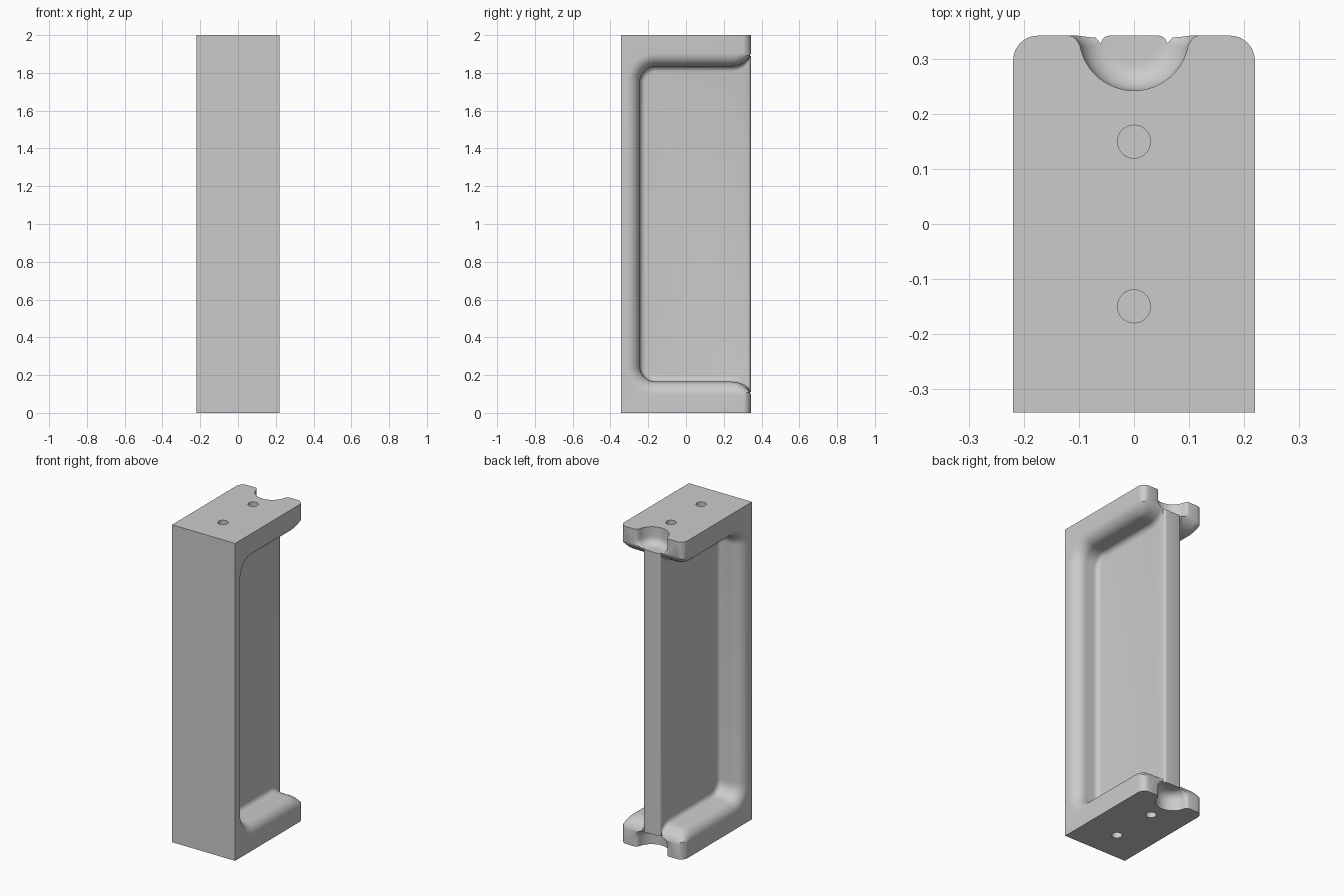
import bpy, bmesh
from math import sin, cos, pi, radians
from mathutils import Matrix

cube = bpy.data.objects.get("Cube")
if cube:
    bpy.data.objects.remove(cube, do_unlink=True)

W, D, H = 0.22, 0.343, 2.0      # half width, half depth, height
WEB = 0.06                      # half thickness of the centre web
STEPS = 10

grey = bpy.data.materials.new("plain_grey")
grey.use_nodes = True
grey.diffuse_color = (0.6, 0.6, 0.6, 1)
grey.node_tree.nodes["Principled BSDF"].inputs["Base Color"].default_value = (0.6, 0.6, 0.6, 1)


def quarter(n=STEPS):
    return [i / n * pi / 2 for i in range(n + 1)]


def loft(name, rings):
    """Closed solid through matching rings of points."""
    bm = bmesh.new()
    loops = [[bm.verts.new(p) for p in ring] for ring in rings]
    n = len(loops[0])
    for a, b in zip(loops, loops[1:]):
        for i in range(n):
            j = (i + 1) % n
            bm.faces.new((a[i], a[j], b[j], b[i]))
    bm.faces.new(loops[0])
    bm.faces.new(loops[-1])
    bmesh.ops.recalc_face_normals(bm, faces=bm.faces)
    mesh = bpy.data.meshes.new(name)
    bm.to_mesh(mesh)
    bm.free()
    mesh.materials.append(grey)
    ob = bpy.data.objects.new(name, mesh)
    bpy.context.collection.objects.link(ob)
    return ob


def mirrored(ob, matrix, name):
    copy = ob.copy()
    copy.data = ob.data.copy()
    copy.name = name
    copy.data.transform(matrix)
    copy.data.flip_normals()
    bpy.context.collection.objects.link(copy)
    return copy


FLIP_X = Matrix.Scale(-1, 4, (1, 0, 0))
FLIP_Z = Matrix.Translation((0, 0, H)) @ Matrix.Scale(-1, 4, (0, 0, 1))

# Solid block with rounded back corners
R = 0.045
right_side = [(W, -D)] + [(W - R + R * cos(a), D - R + R * sin(a)) for a in quarter()]
plan = right_side + [(-x, y) for x, y in reversed(right_side)]
bracket = loft("bracket_body", [[(x, y, z) for x, y in plan] for z in (0, H)])


# Side pocket: C-shaped wall, rolled outer lip and inner fillet
def pocket_outline(d):
    h, r, end = 0.165 - d, 0.085 + d, 0.08
    low = [(-0.16 - r * cos(a), 0.25 - r * sin(a)) for a in quarter()]
    low += [(0.24 + 0.105 * sin(a), end + (h - end) * cos(a)) for a in quarter()]
    low.append((0.5, end))
    return low + [(y, H - z) for y, z in reversed(low)]


FILLET, LIP = 0.03, 0.07
levels = [(WEB + FILLET * (1 - cos(a)), FILLET * (sin(a) - 1)) for a in quarter(6)]
levels += [(W - LIP + LIP * sin(a), LIP * (1 - cos(a))) for a in quarter()]
levels.append((W + 0.05, LIP))
pocket = loft("pocket_cutter", [[(x, y, z) for y, z in pocket_outline(d)] for x, d in levels])

# Rounded back edge of the web
E = 0.015
edge = [(WEB - E + E * sin(a), D - E + E * cos(a)) for a in quarter(5)]
edge += [(WEB + 0.03, D + 0.02), (WEB - E, D + 0.02)]
web_edge = loft("web_edge_cutter", [[(x, y, z) for x, y in edge] for z in (0.09, H - 0.09)])


# Bowl-shaped notch at the back of each flange
def notch_outline(r):
    half = [(r * sin(radians(t)), D - r * cos(radians(t))) for t in range(0, 81, 5)]
    half += [(r + 0.005, D - 0.007), (r + 0.011, D - 0.002), (r + 0.02, D + 0.001), (r + 0.02, 0.5)]
    return half + [(-x, y) for x, y in reversed(half[1:])]


B = 0.05
rings = [(H - 0.11 + B * (1 - cos(a)), 0.05 + B * sin(a)) for a in quarter(8)]
rings.append((H + 0.05, 0.1))
notch = loft("notch_cutter", [[(x, y, z) for x, y in notch_outline(r)] for z, r in rings])

cutters = [pocket, mirrored(pocket, FLIP_X, "pocket_cutter_b"),
           web_edge, mirrored(web_edge, FLIP_X, "web_edge_cutter_b"),
           notch, mirrored(notch, FLIP_Z, "notch_cutter_b")]

# Two screw holes in each flange
circle = [(0.03 * cos(i * pi / 16), 0.03 * sin(i * pi / 16)) for i in range(32)]
for y0 in (-0.15, 0.15):
    hole = loft("hole_cutter", [[(x, y + y0, z) for x, y in circle] for z in (H - 0.15, H + 0.05)])
    cutters += [hole, mirrored(hole, FLIP_Z, "hole_cutter_b")]

bpy.ops.object.select_all(action="DESELECT")
bpy.context.view_layer.objects.active = bracket
bracket.select_set(True)
for c in cutters:
    c.hide_render = True
    mod = bracket.modifiers.new("cut", "BOOLEAN")
    mod.operation = "DIFFERENCE"
    mod.solver = "EXACT"
    mod.object = c
    bpy.ops.object.modifier_apply(modifier=mod.name)
for c in cutters:
    bpy.data.objects.remove(c, do_unlink=True)

bpy.ops.object.shade_smooth_by_angle(angle=radians(30))
